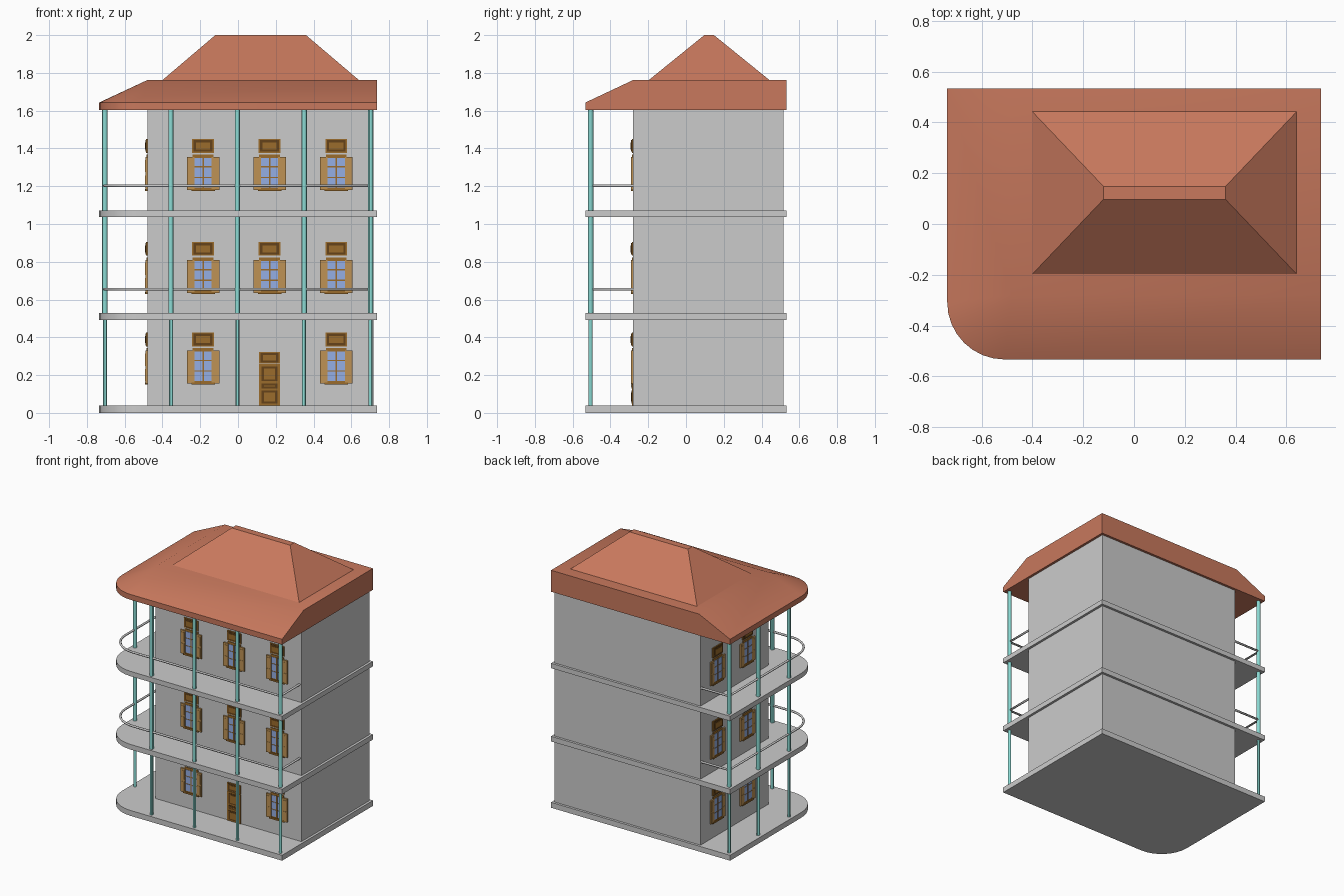
import bpy, bmesh, math

if "Cube" in bpy.data.objects:
    bpy.data.objects.remove(bpy.data.objects["Cube"])

X, Y = 0.735, 0.533            # half size of the floor slabs
WX, WY = -0.48, -0.28          # left and front wall planes
FLOORS = (0.155, 0.635, 1.18)  # window base heights


def material(name, rgb):
    m = bpy.data.materials.new(name)
    m.diffuse_color = (*rgb, 1)
    m.use_nodes = True
    m.node_tree.nodes["Principled BSDF"].inputs["Base Color"].default_value = m.diffuse_color
    return m


ROOF = material("terracotta", (0.58, 0.19, 0.11))
TEAL = material("teal_paint", (0.26, 0.71, 0.66))
TAN = material("shutter_tan", (0.52, 0.29, 0.09))
OCHRE = material("ochre_wood", (0.33, 0.15, 0.025))
DARK = material("dark_wood", (0.13, 0.055, 0.01))
GLASS = material("glass_blue", (0.30, 0.43, 0.78))


def add(name, data, loc=(0, 0, 0), rot=0.0):
    ob = bpy.data.objects.new(name, data)
    ob.location, ob.rotation_euler.z = loc, rot
    bpy.context.collection.objects.link(ob)
    return ob


def loft(name, rings, mat=None, smooth=False, bottom=True):
    """Skin a stack of equally long point rings and cap the ends."""
    bm = bmesh.new()
    vs = [[bm.verts.new(p) for p in r] for r in rings]
    n = len(rings[0])
    for a, b in zip(vs, vs[1:]):
        for i in range(n):
            j = (i + 1) % n
            bm.faces.new((a[i], a[j], b[j], b[i]))
    if bottom:
        bm.faces.new(vs[0][::-1])
    bm.faces.new(vs[-1])
    bmesh.ops.remove_doubles(bm, verts=bm.verts, dist=1e-4)
    bmesh.ops.recalc_face_normals(bm, faces=bm.faces)
    me = bpy.data.meshes.new(name)
    bm.to_mesh(me)
    bm.free()
    if mat:
        me.materials.append(mat)
    ob = add(name, me)
    if smooth:
        bpy.ops.object.select_all(action='DESELECT')
        ob.select_set(True)
        bpy.context.view_layer.objects.active = ob
        bpy.ops.object.shade_smooth_by_angle(angle=math.radians(30))
    return ob


def rect(x0, x1, y0, y1, z):
    return [(x0, y0, z), (x1, y0, z), (x1, y1, z), (x0, y1, z)]


def corner_arc(inset, r=0.225, n=8):
    """Rounded front left corner, from the left side to the front."""
    cx, cy, q = -X + r, -Y + r, r - inset
    return [(cx - q * math.cos(math.pi / 2 * i / n),
             cy - q * math.sin(math.pi / 2 * i / n)) for i in range(n + 1)]


def outline(z):
    pts = corner_arc(0) + [(X, -Y), (X, Y), (-X, Y)]
    return [(x, y, z) for x, y in pts]


def box_mesh(name, boxes):
    """Mesh of boxes (x0, x1, z0, z1, depth, material) standing out towards -y."""
    bm = bmesh.new()
    me = bpy.data.meshes.new(name)
    mats = []
    for x0, x1, z0, z1, d, mat in boxes:
        if mat not in mats:
            mats.append(mat)
            me.materials.append(mat)
        res = bmesh.ops.create_cube(bm, size=1)
        for v in res['verts']:
            v.co = ((x0 + x1) / 2 + v.co.x * (x1 - x0), (v.co.y - 0.5) * d,
                    (z0 + z1) / 2 + v.co.z * (z1 - z0))
        for f in {f for v in res['verts'] for f in v.link_faces}:
            f.material_index = mats.index(mat)
    bm.to_mesh(me)
    bm.free()
    return me


# Floor slabs and walls
for i, (z0, z1) in enumerate(((0, 0.04), (0.492, 0.53), (1.036, 1.072))):
    loft(f"floor_slab_{i}", [outline(z0), outline(z1)], smooth=True)
loft("walls", [rect(WX, 0.717, WY, 0.515, z) for z in (0.03, 1.61)])

# Roof skirt sloping on the front and left, then the hipped top
top = [(max(x, WX), max(y, WY), 1.762) for x, y, _ in outline(0)]
for k in range(9):
    top[k] = (WX, WY, 1.762)
loft("roof_skirt", [outline(1.603), outline(1.643), top], ROOF, smooth=True)
loft("roof_hip", [rect(-0.4, 0.64, -0.197, 0.442, 1.762),
                  rect(-0.12, 0.36, 0.097, 0.148, 2.0)], ROOF, bottom=False)

# Columns, slimmer on the ground floor
spots = [(x, -0.505) for x in (-0.355, -0.003, 0.35, 0.702)]
spots += [(-0.705, y) for y in (0.5, 0.16, -0.2)]
for i, (cx, cy) in enumerate(spots):
    for part, z0, z1, r in (("lower", 0.04, 0.5, 0.011), ("upper", 0.5, 1.61, 0.014)):
        ring = [[(cx + r * math.cos(a * math.pi / 6), cy + r * math.sin(a * math.pi / 6), z)
                 for a in range(12)] for z in (z0, z1)]
        loft(f"column_{i}_{part}", ring, TEAL, smooth=True)

# Balcony handrails
path = [(WX, 0.505), (-X + 0.028, 0.505)] + corner_arc(0.028)
path += [(0.702, -Y + 0.028), (0.702, WY)]
for i, z in enumerate((0.655, 1.203)):
    cu = bpy.data.curves.new(f"handrail_{i}", 'CURVE')
    cu.dimensions = '3D'
    cu.bevel_depth, cu.bevel_resolution = 0.008, 1
    sp = cu.splines.new('POLY')
    sp.points.add(len(path) - 1)
    for p, (x, y) in zip(sp.points, path):
        p.co = (x, y, z, 1)
    add(f"handrail_{i}", cu)

# Window: frame, glass, glazing bars, shutters, transom panel
win = [(-0.055, 0.055, -0.006, 0.188, 0.005, OCHRE), (-0.062, 0.062, -0.006, 0.006, 0.012, OCHRE),
       (-0.004, 0.004, 0.006, 0.175, 0.009, OCHRE),
       (-0.058, 0.058, 0.197, 0.27, 0.007, OCHRE), (-0.05, 0.05, 0.203, 0.264, 0.010, DARK),
       (-0.038, 0.038, 0.214, 0.252, 0.013, OCHRE)]
for s in (-1, 1):
    def side(a, b, *rest):
        return (*sorted((s * a, s * b)), *rest)
    win += [side(0.004, 0.046, a, b, 0.007, GLASS)
            for a, b in ((0.014, 0.064), (0.07, 0.12), (0.126, 0.17))]
    win += [side(0.046, 0.086, 0.0, 0.174, 0.010, TAN)]
    win += [side(0.053, 0.079, a, a + 0.066, 0.012, TAN) for a in (0.012, 0.094)]
window = box_mesh("window", win)

for f, z in enumerate(FLOORS):
    for i, x in enumerate((-0.185, 0.167, 0.52)):
        if (f, i) != (0, 1):
            add(f"front_window_{f}_{i}", window, (x, WY, z))
    for i, y in enumerate((0.32, -0.03)):
        add(f"left_window_{f}_{i}", window, (WX, y, z), -math.pi / 2)

# Front door with raised panels and a transom
door = [(-0.055, 0.055, 0.04, 0.258, 0.006, OCHRE), (-0.055, 0.055, 0.262, 0.322, 0.006, OCHRE),
        (-0.047, 0.047, 0.268, 0.316, 0.009, DARK), (-0.035, 0.035, 0.278, 0.306, 0.011, OCHRE)]
for a, b in ((0.05, 0.118), (0.13, 0.156), (0.168, 0.246)):
    door += [(-0.042, 0.042, a, b, 0.009, DARK),
             (-0.03, 0.03, a + 0.01, b - 0.01, 0.012, OCHRE)]
add("front_door", box_mesh("front_door", door), (0.167, WY, 0))
